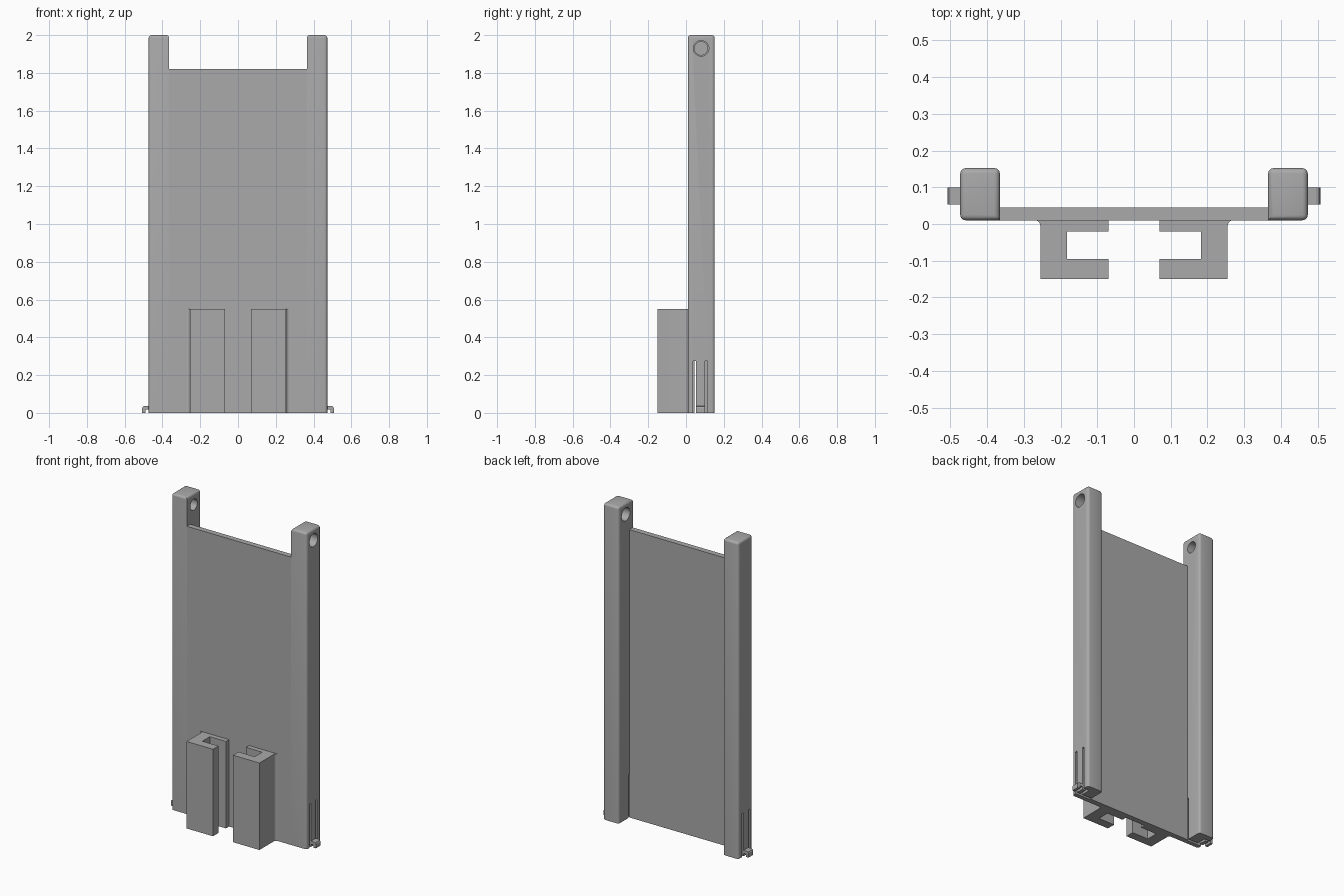
import bpy
import bmesh
import math
from mathutils import Matrix, Vector

if "Cube" in bpy.data.objects:
    bpy.data.objects.remove(bpy.data.objects["Cube"], do_unlink=True)

GREY = (0.4, 0.4, 0.4, 1.0)
mat = bpy.data.materials.new("plain grey")
mat.use_nodes = True
mat.diffuse_color = GREY
mat.node_tree.nodes["Principled BSDF"].inputs["Base Color"].default_value = GREY


def finish(name, bm):
    bmesh.ops.recalc_face_normals(bm, faces=bm.faces)
    mesh = bpy.data.meshes.new(name)
    bm.to_mesh(mesh)
    bm.free()
    mesh.materials.append(mat)
    obj = bpy.data.objects.new(name, mesh)
    bpy.context.collection.objects.link(obj)
    return obj


def box_bm(xs, ys, zs):
    bm = bmesh.new()
    lo, hi = (Vector(p) for p in zip(sorted(xs), sorted(ys), sorted(zs)))
    size = Matrix.Diagonal((*(hi - lo), 1))
    bmesh.ops.create_cube(bm, size=1, matrix=Matrix.Translation((lo + hi) / 2) @ size)
    return bm


def box(name, xs, ys, zs):
    return finish(name, box_bm(xs, ys, zs))


def prism(name, points, offset):
    """Extrude a closed 3D outline along an offset."""
    bm = bmesh.new()
    face = bm.faces.new([bm.verts.new(p) for p in points])
    out = bmesh.ops.extrude_face_region(bm, geom=[face])
    moved = [g for g in out["geom"] if isinstance(g, bmesh.types.BMVert)]
    bmesh.ops.translate(bm, verts=moved, vec=offset)
    return finish(name, bm)


def cut(obj, cutter):
    cutter.hide_render = True
    cutter.hide_viewport = True
    mod = obj.modifiers.new("cut", "BOOLEAN")
    mod.operation = "DIFFERENCE"
    mod.solver = "EXACT"
    mod.object = cutter


def bake(obj):
    """Apply the cuts and discard the cutters."""
    bpy.context.view_layer.update()
    graph = bpy.context.evaluated_depsgraph_get()
    mesh = bpy.data.meshes.new_from_object(obj.evaluated_get(graph))
    cutters = [m.object for m in obj.modifiers]
    obj.modifiers.clear()
    obj.data = mesh
    for c in cutters:
        bpy.data.objects.remove(c, do_unlink=True)


def smooth(obj):
    bpy.ops.object.select_all(action="DESELECT")
    obj.select_set(True)
    bpy.context.view_layer.objects.active = obj
    bpy.ops.object.shade_smooth_by_angle(angle=math.radians(30))


INNER, OUTER = 0.365, 0.473
FRONT, BACK = 0.01, 0.152

# Thin panel between the rails
box("back_panel", (-INNER, INNER), (FRONT, 0.045), (0, 1.82))


def build_rail(side, label):
    # Rail: rounded top and uprights, square where it meets the panel front
    bm = box_bm((side * INNER, side * OUTER), (FRONT, BACK), (0, 2))
    edges = []
    for e in bm.edges:
        mid = (e.verts[0].co + e.verts[1].co) / 2
        inner_front = abs(mid.x) < INNER + 0.01 and mid.y < FRONT + 0.01
        upright = 0.5 < mid.z < 1.5
        if mid.z > 1.9 or (upright and not inner_front):
            edges.append(e)
    bmesh.ops.bevel(bm, geom=edges, offset=0.015, segments=4, profile=0.5,
                    affect="EDGES", clamp_overlap=True)
    rail = finish(label + "_rail", bm)

    # Pivot hole: right through on the left rail, blind on the right rail
    start, end = (0.3, 0.55) if side > 0 else (0.3, 0.44)
    hole = bmesh.new()
    place = Matrix.Translation((side * (start + end) / 2, 0.08, 1.93))
    bmesh.ops.create_cone(hole, cap_ends=True, segments=40,
                          radius1=0.041 if side > 0 else 0.035,
                          radius2=0.041 if side > 0 else 0.035,
                          depth=end - start,
                          matrix=place @ Matrix.Rotation(math.pi / 2, 4, "Y"))
    cut(rail, finish("hole_cutter", hole))

    # Slots and rear gap that free the springy clip arm
    cut(rail, box("slot_cutter", (side * 0.3, side * 0.55), (0.038, 0.053), (-0.1, 0.275)))
    cut(rail, box("slot_cutter", (side * 0.436, side * 0.55), (0.1, 0.114), (-0.1, 0.275)))
    cut(rail, box("gap_cutter", (side * 0.434, side * 0.45), (0.045, 0.113), (-0.1, 0.274)))
    bake(rail)
    smooth(rail)

    # Clip: small lip that turns downward outside the arm
    outline = [(0.465, 0.018), (0.465, 0.037), (0.495, 0.037), (0.503, 0.034),
               (0.507, 0.026), (0.507, 0), (0.49, 0), (0.49, 0.014), (0.486, 0.018)]
    prism(label + "_clip", [(side * x, 0.053, z) for x, z in outline], (0, 0.047, 0))

    # Channel bracket: C section opening to the middle, flared at the panel
    section = [(0.07, FRONT), (0.07, -0.02), (0.183, -0.02), (0.183, -0.095),
               (0.07, -0.095), (0.07, -0.15), (0.255, -0.15)]
    r = 0.015
    for i in range(6):
        a = math.radians(18 * i)
        section.append((0.255 + r * (1 - math.cos(a)), FRONT - r + r * math.sin(a)))
    bracket = prism(label + "_channel_bracket",
                    [(side * x, y, 0) for x, y in section], (0, 0, 0.55))
    smooth(bracket)


for side, label in ((1, "left"), (-1, "right")):
    build_rail(side, label)
